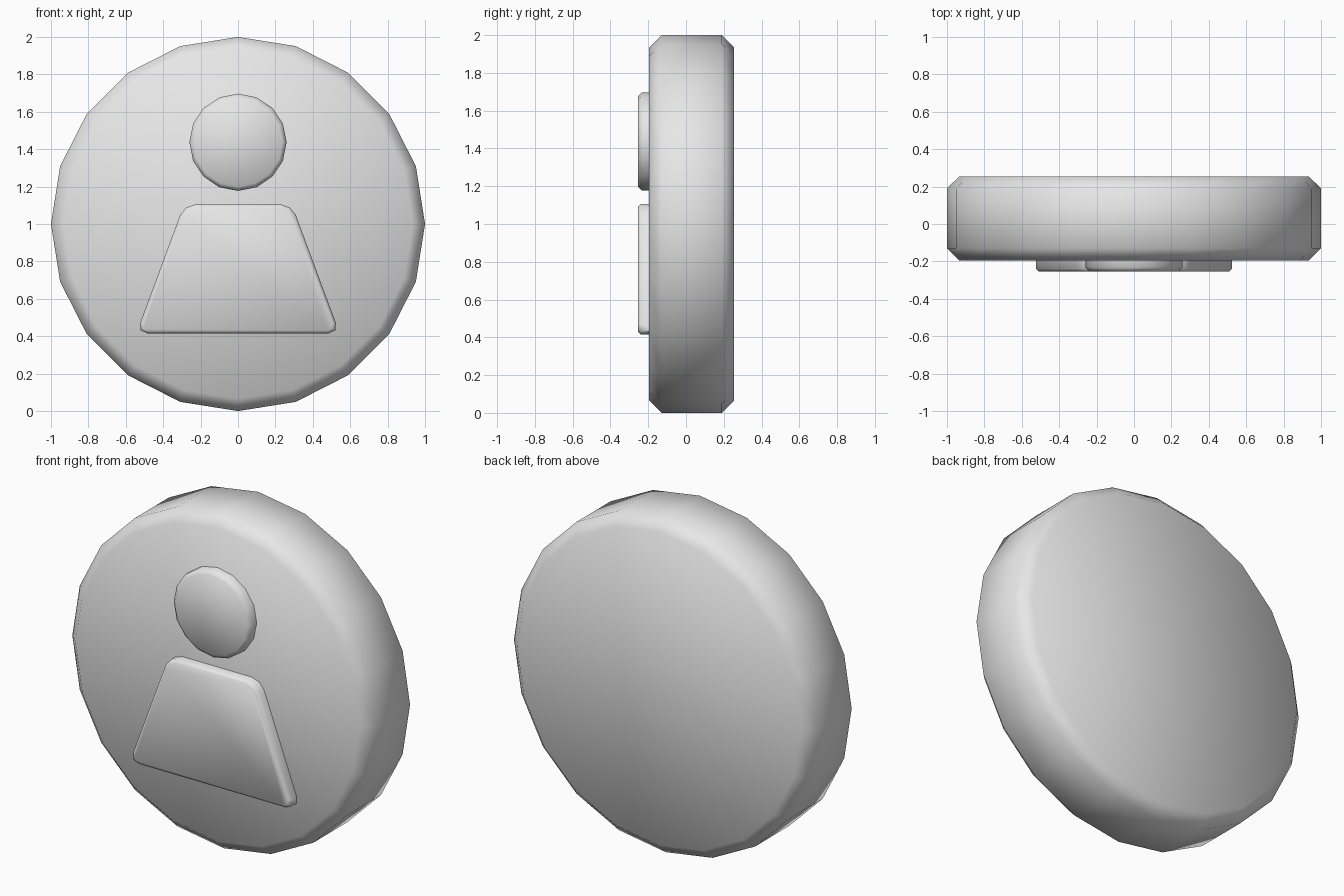
import bpy
import bmesh
import math
from mathutils import Vector

cube = bpy.data.objects.get("Cube")
if cube:
    bpy.data.objects.remove(cube, do_unlink=True)

grey = bpy.data.materials.new("light_grey")
grey.use_nodes = True
colour = (0.8, 0.8, 0.8, 1)
grey.diffuse_color = colour
grey.node_tree.nodes["Principled BSDF"].inputs["Base Color"].default_value = colour


def ring(sides, radius, height):
    """Polygon outline in x, z with a corner at the top."""
    steps = [2 * math.pi * i / sides for i in range(sides)]
    return [(radius * math.sin(a), height + radius * math.cos(a)) for a in steps]


def plate(name, outline, front, back, chamfer, corner=0, both=False):
    """Extrude an outline along y and chamfer its front (and back) rim."""
    bm = bmesh.new()
    face = bm.faces.new([bm.verts.new((x, back, z)) for x, z in outline])
    if corner:
        bmesh.ops.bevel(bm, geom=bm.verts[:], offset=corner, segments=2,
                        profile=0.5, affect='VERTICES')
    face = bm.faces[:][0]
    moved = bmesh.ops.extrude_face_region(bm, geom=[face], use_keep_orig=True)["geom"]
    bmesh.ops.translate(bm, vec=Vector((0, front - back, 0)),
                        verts=[v for v in moved if isinstance(v, bmesh.types.BMVert)])
    bmesh.ops.recalc_face_normals(bm, faces=bm.faces[:])

    def on_rim(edge, y):
        return all(abs(v.co.y - y) < 1e-4 for v in edge.verts)

    rims = [e for e in bm.edges if on_rim(e, front) or (both and on_rim(e, back))]
    bmesh.ops.bevel(bm, geom=rims, offset=chamfer, segments=1,
                    profile=0.5, affect='EDGES')
    mesh = bpy.data.meshes.new(name)
    bm.to_mesh(mesh)
    bm.free()
    mesh.materials.append(grey)
    obj = bpy.data.objects.new(name, mesh)
    bpy.context.collection.objects.link(obj)
    bpy.ops.object.select_all(action='DESELECT')
    obj.select_set(True)
    bpy.context.view_layer.objects.active = obj
    bpy.ops.object.shade_smooth_by_angle(angle=math.radians(60))
    return obj


# Thick round disc
plate("disc", ring(20, 1.0, 1.0), -0.195, 0.255, 0.065, both=True)

# Raised head and body of the figure, sunk slightly into the disc
plate("head", ring(16, 0.26, 1.437), -0.255, -0.17, 0.022)
trapezoid = [(-0.544, 0.415), (0.544, 0.415), (0.288, 1.105), (-0.288, 1.105)]
plate("body", trapezoid, -0.255, -0.17, 0.015, corner=0.06)
